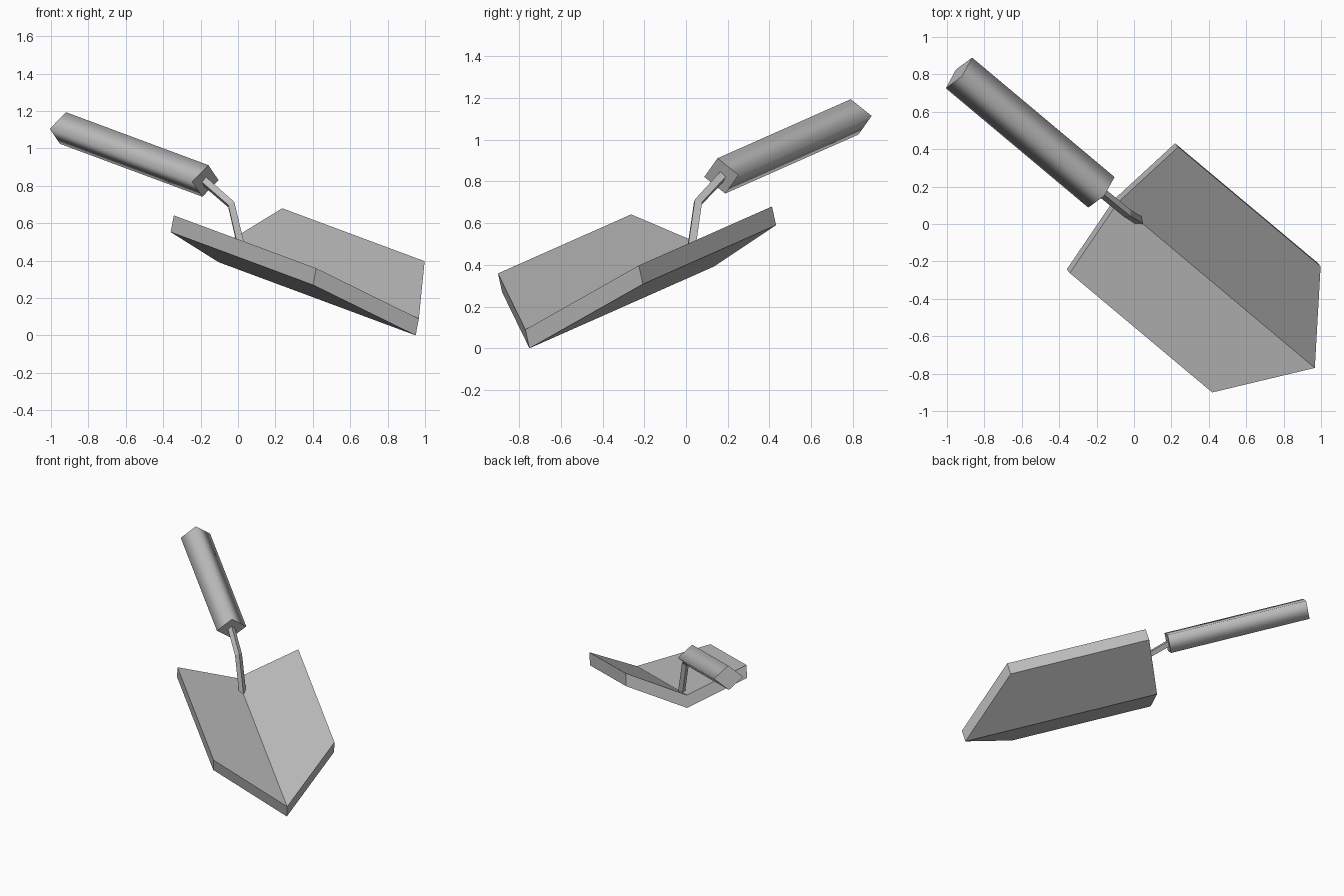
import bpy
import bmesh
from mathutils import Matrix, Vector

cube = bpy.data.objects.get("Cube")
if cube:
    bpy.data.objects.remove(cube, do_unlink=True)

grey = bpy.data.materials.new("grey metal")
grey.use_nodes = True
COLOUR = (0.5, 0.5, 0.5, 1)
grey.diffuse_color = COLOUR
grey.node_tree.nodes["Principled BSDF"].inputs["Base Color"].default_value = COLOUR

# Tool frame: origin at the blade tip, x across, y back along the tool, z up
tip = Vector((0.95, -0.75, 0))
back = Vector((-1.05, 0.88, 0.39)).normalized()
across = Vector((0.643, 0.766, 0.046))
across = (across - back * across.dot(back)).normalized()
up = across.cross(back)
frame = Matrix.Translation(tip) @ Matrix((across, back, up)).transposed().to_4x4()


def finish(bm, name):
    bmesh.ops.recalc_face_normals(bm, faces=bm.faces[:])
    mesh = bpy.data.meshes.new(name)
    bm.to_mesh(mesh)
    bm.free()
    mesh.materials.append(grey)
    obj = bpy.data.objects.new(name, mesh)
    obj.matrix_world = frame
    bpy.context.collection.objects.link(obj)
    return obj


def diamond_bar(name, path, half_width, half_height, smooth):
    """Sweep a four-sided bar along (y, z) points in the tool's middle plane."""
    bm = bmesh.new()
    pts = [Vector((0, y, z)) for y, z in path]
    rings = []
    for i, p in enumerate(pts):
        along = (pts[min(i + 1, len(pts) - 1)] - pts[max(i - 1, 0)]).normalized()
        side = Vector((half_width, 0, 0))
        rise = Vector((1, 0, 0)).cross(along) * half_height
        rings.append([bm.verts.new(p + d) for d in (rise, side, -rise, -side)])
    for a, b in zip(rings, rings[1:]):
        for i in range(4):
            j = (i + 1) % 4
            bm.faces.new((a[i], a[j], b[j], b[i])).smooth = smooth
    for ring in (rings[0], rings[-1]):
        cap = bm.faces.new(ring)
        for edge in cap.edges:
            edge.smooth = False
    return finish(bm, name)


# Blade: V-shaped plate with a pointed front
bm = bmesh.new()
HALF, SHOULDER, REAR, RISE, THICK = 0.445, 0.397, 1.43, 0.187, 0.093
outline = [(0, 0, 0), (HALF, SHOULDER, RISE), (HALF, REAR, RISE),
           (0, REAR, 0), (-HALF, REAR, RISE), (-HALF, SHOULDER, RISE)]
low = [bm.verts.new(p) for p in outline]
high = [bm.verts.new((x, y, z + THICK)) for x, y, z in outline]
for ring in (low, high):
    bm.faces.new(ring[:4])
    bm.faces.new((ring[0], ring[3], ring[4], ring[5]))
for i in range(6):
    j = (i + 1) % 6
    bm.faces.new((low[i], low[j], high[j], high[i]))
finish(bm, "blade")

# Cranked neck and the thick grip
diamond_bar("neck", [(1.27, 0.08), (1.417, 0.324), (1.64, 0.397)], 0.026, 0.026, False)
diamond_bar("handle", [(1.623, 0.397), (2.656, 0.397)], 0.108, 0.088, True)
